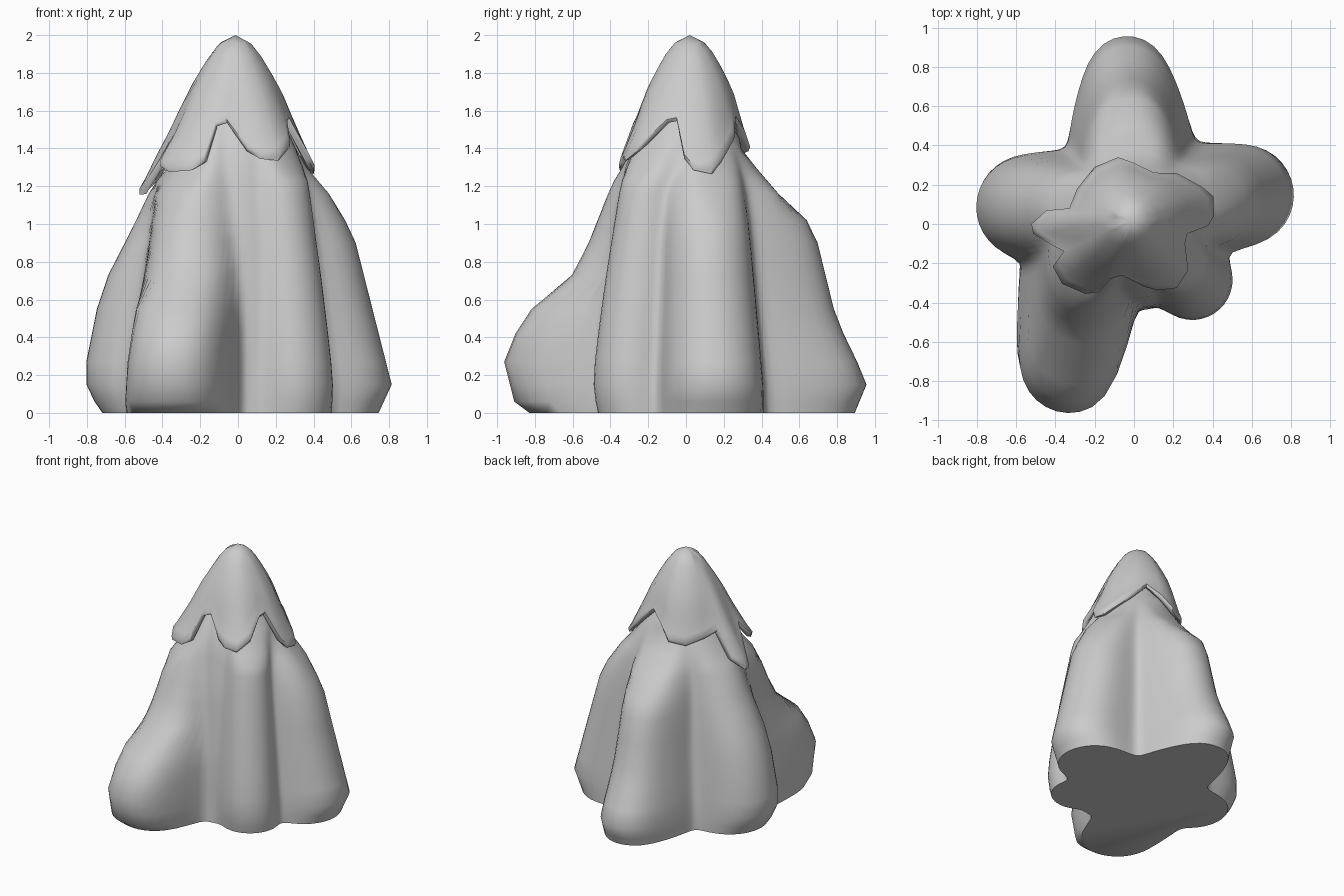
import bpy, bmesh, math
from mathutils import Vector

if "Cube" in bpy.data.objects:
    bpy.data.objects.remove(bpy.data.objects["Cube"])

SEG = 112


def interp(points, z):
    for (z0, v0), (z1, v1) in zip(points, points[1:]):
        if z <= z1:
            return v0 + (v1 - v0) * max(0, (z - z0) / (z1 - z0))
    return points[-1][1]


def ray_circle(d, c, r):
    """Far hit of a ray from the axis with a circle in plan."""
    along = d.dot(c)
    disc = r * r - c.length_squared + along * along
    return along + math.sqrt(disc) if disc >= 0 else 0


def loft(name, rings, apex, close_bottom):
    bm = bmesh.new()
    loops = [[bm.verts.new(p) for p in ring] for ring in rings]
    for a, b in zip(loops, loops[1:]):
        for i in range(len(a)):
            j = (i + 1) % len(a)
            bm.faces.new((a[i], a[j], b[j], b[i]))
    top = bm.verts.new(apex)
    last = loops[-1]
    for i in range(len(last)):
        bm.faces.new((last[i], last[(i + 1) % len(last)], top))
    if close_bottom:
        bm.faces.new(list(reversed(loops[0])))
    bmesh.ops.recalc_face_normals(bm, faces=bm.faces[:])
    me = bpy.data.meshes.new(name)
    bm.to_mesh(me)
    bm.free()
    ob = bpy.data.objects.new(name, me)
    bpy.context.collection.objects.link(ob)
    bpy.ops.object.select_all(action='DESELECT')
    ob.select_set(True)
    bpy.context.view_layer.objects.active = ob
    bpy.ops.object.shade_smooth_by_angle(angle=math.radians(55))
    return ob


# Rock buttresses: start point, direction in degrees, half width, tip taper, reach by height
BUTTRESSES = [
    ((0, .1), 93, .355, .38, [(0, .80), (.16, .87), (.5, .71), (.98, .6), (1.17, .47),
                              (1.33, .26), (1.55, .15), (1.85, .05)]),
    ((0, .08), 179, .315, .12, [(0, .72), (.1, .79), (.2, .82), (.65, .73), (1, .55),
                                (1.15, .48), (1.35, .37), (1.55, .24), (1.85, .05)]),
    ((0, .09), 6, .305, .12, [(0, .75), (.15, .82), (.5, .73), (.93, .62), (1.15, .5),
                              (1.3, .37), (1.55, .22), (1.85, .05)]),
    ((-.24, 0), 262, .315, .14, [(0, .84), (.06, .92), (.27, .975), (.43, .91), (.54, .84),
                                 (.73, .61), (.85, .54), (1.15, .42), (1.35, .34), (1.55, .22),
                                 (1.85, .05)]),
    ((.13, 0), 301, .225, .05, [(0, .51), (.12, .54), (.3, .53), (.7, .47), (1.2, .38),
                                (1.38, .31), (1.55, .2), (1.85, .05)]),
]
CORE = [(0, .44), (.5, .43), (1, .38), (1.35, .31), (1.55, .21), (1.85, .05)]
# Greatest rock radius by height, so the rock stays under the snow
LIMIT = [(0, 2), (1.05, .6), (1.16, .49), (1.3, .37), (1.4, .315), (1.45, .285), (1.5, .255),
         (1.56, .22), (1.7, .14)]


def radius(angle, z):
    d = Vector((math.cos(angle), math.sin(angle)))
    best = interp(CORE, z)
    for start, deg, width, taper, reach in BUTTRESSES:
        length = interp(reach, z)
        w = min(width * (1 - .19 * z), length * .9)
        a = Vector(start) * min(1, w / width)
        u = Vector((math.cos(math.radians(deg)), math.sin(math.radians(deg))))
        for k in range(17):
            # buttresses narrow a little towards their tips
            t = k / 16
            wk = w * (1 - taper * t * t)
            centre = max(0, length - w * (1 - taper))
            best = max(best, ray_circle(d, a + u * centre * t, wk))
    return min(best, interp(LIMIT, z))


# Mountain body
rings = []
for z in (0, .06, .15, .27, .42, .55, .73, .9, 1.02, 1.16, 1.23, 1.3, 1.4, 1.45, 1.5, 1.56, 1.7):
    r = [radius(math.tau * i / SEG, z) for i in range(SEG)]
    for _ in range(2):
        r = [(r[i - 1] + 2 * r[i] + r[(i + 1) % SEG]) / 4 for i in range(SEG)]
    rings.append([(r[i] * math.cos(math.tau * i / SEG), r[i] * math.sin(math.tau * i / SEG), z)
                  for i in range(SEG)])
loft("mountain_body", rings, (0, 0, 1.8), True)

# Snow cap: drooping rim, anticlockwise
RIM = [(.41, .04, 1.29), (.41, .14, 1.27), (.35, .19, 1.33), (.22, .26, 1.45), (.1, .26, 1.56),
       (0, .31, 1.48), (-.08, .34, 1.39), (-.2, .29, 1.37), (-.29, .18, 1.41),
       (-.33, .08, 1.44), (-.45, .07, 1.24), (-.53, 0, 1.16), (-.52, -.05, 1.16),
       (-.42, -.11, 1.32), (-.36, -.14, 1.43), (-.42, -.22, 1.31), (-.37, -.31, 1.28),
       (-.25, -.36, 1.29), (-.18, -.35, 1.33), (-.12, -.28, 1.52), (-.06, -.26, 1.54),
       (.05, -.32, 1.39), (.12, -.34, 1.35), (.22, -.33, 1.34), (.28, -.24, 1.41),
       (.26, -.1, 1.54), (.27, -.05, 1.55), (.38, -.01, 1.35)]
CONE = [(1.16, .46), (1.3, .41), (1.4, .37), (1.5, .325), (1.6, .285), (1.7, .245),
        (1.8, .19), (1.9, .13), (1.96, .08), (2, 0)]
CX, CY = -.015, .02


def cap_ring(t, shrink=0.0, lift=0.0):
    """Ring that is a round cone near the peak and the drooping rim at t = 1."""
    ring = []
    for x, y, zr in RIM:
        v = Vector((x - CX, y - CY))
        z = 2 - (2 - zr) * t
        r = interp(CONE, z) + (v.length - interp(CONE, zr)) * t ** 2 - shrink
        v = v.normalized() * r
        ring.append((CX + v.x, CY + v.y, z + lift))
    return ring


cap = [cap_ring(1, .08, .08), cap_ring(1, .035), cap_ring(1, .01, -.005), cap_ring(.97, -.005)]
cap += [cap_ring(t) for t in (.9, .75, .6, .45, .3, .17, .07)]
loft("snow_cap", cap, (CX, CY, 2), False)
